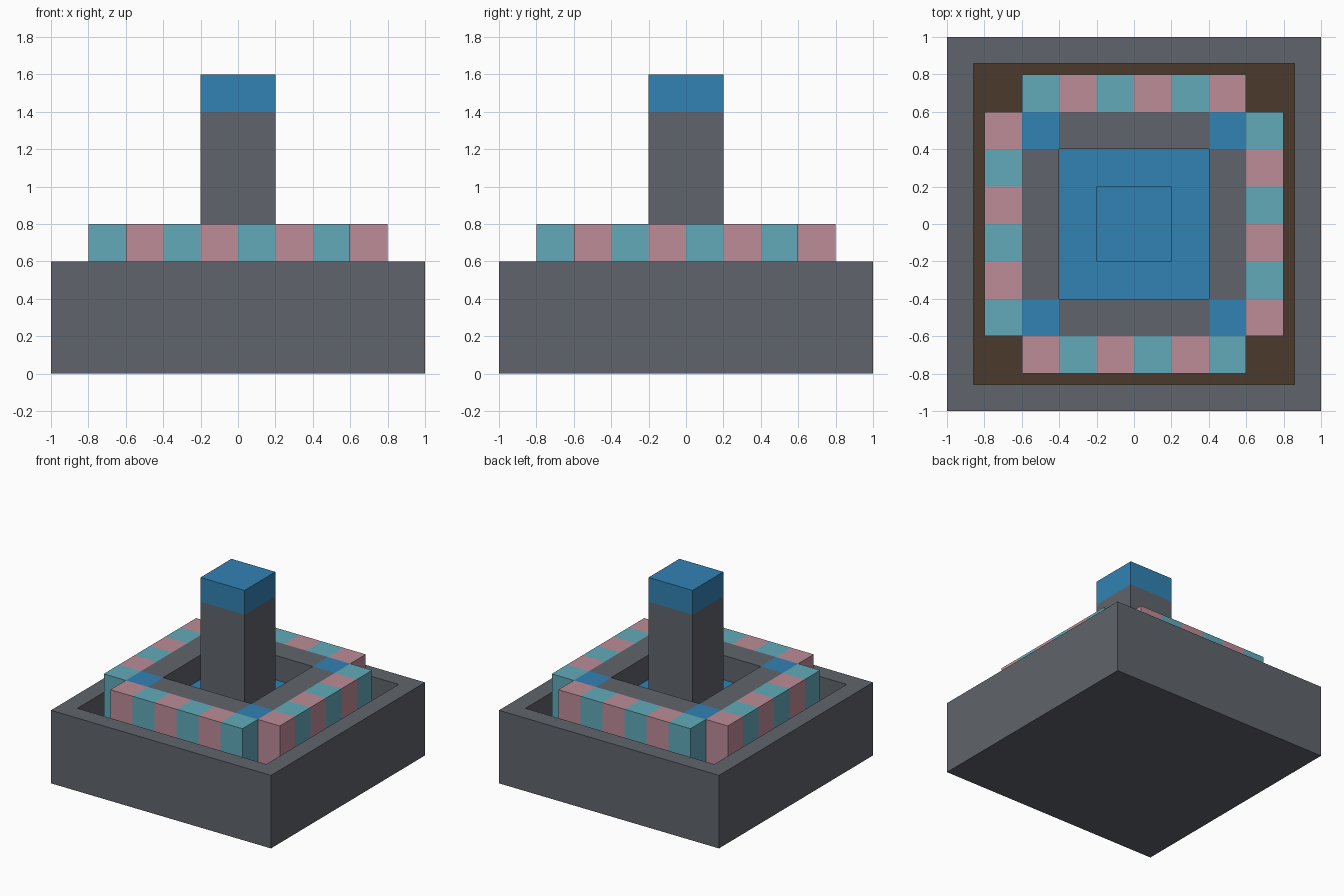
import bpy, bmesh

if "Cube" in bpy.data.objects:
    bpy.data.objects.remove(bpy.data.objects["Cube"])


def srgb(r, g, b):
    def lin(c):
        c /= 255
        return c / 12.92 if c <= 0.04045 else ((c + 0.055) / 1.055) ** 2.4
    return (lin(r), lin(g), lin(b), 1)


def material(name, *rgb):
    m = bpy.data.materials.new(name)
    m.diffuse_color = srgb(*rgb)
    m.use_nodes = True
    m.node_tree.nodes["Principled BSDF"].inputs["Base Color"].default_value = m.diffuse_color
    return m


GREY = material("stone grey", 96, 100, 107)
BLUE = material("water blue", 50, 130, 180)
TEAL = material("teal", 98, 170, 186)
ROSE = material("rose", 190, 140, 152)
BROWN = material("earth brown", 76, 58, 44)


def finish(name, bm, *mats):
    me = bpy.data.meshes.new(name)
    bm.to_mesh(me)
    bm.free()
    for m in mats:
        me.materials.append(m)
    ob = bpy.data.objects.new(name, me)
    bpy.context.collection.objects.link(ob)


def box_mesh(x, y, sx, sy, z0, z1):
    bm = bmesh.new()
    for v in bmesh.ops.create_cube(bm, size=1)["verts"]:
        v.co = (x + v.co.x * sx, y + v.co.y * sy, z0 + (v.co.z + 0.5) * (z1 - z0))
    return bm


def box(name, x, y, sx, sy, z0, z1, mat):
    finish(name, box_mesh(x, y, sx, sy, z0, z1), mat)


# Base: square block with a sunken basin and an earth floor
bm = box_mesh(0, 0, 2, 2, 0, 0.6)
bm.faces.ensure_lookup_table()
top = max(bm.faces, key=lambda f: f.calc_center_median().z)
bmesh.ops.inset_region(bm, faces=[top], thickness=0.2)
floor = bmesh.ops.extrude_face_region(bm, geom=[top])
bmesh.ops.delete(bm, geom=[top], context="FACES_ONLY")
for g in floor["geom"]:
    if isinstance(g, bmesh.types.BMVert):
        g.co.z = 0.4
    if isinstance(g, bmesh.types.BMFace):
        g.material_index = 1
bmesh.ops.recalc_face_normals(bm, faces=bm.faces)
finish("base", bm, GREY, BROWN)

# Outer ring of alternating blocks, open at the corners
for i in range(6):
    t = -0.5 + 0.2 * i
    a, b = (ROSE, TEAL) if i % 2 == 0 else (TEAL, ROSE)
    box("front_block", t, -0.7, 0.2, 0.2, 0.4, 0.8, a)
    box("right_block", 0.7, t, 0.2, 0.2, 0.4, 0.8, a)
    box("back_block", t, 0.7, 0.2, 0.2, 0.4, 0.8, b)
    box("left_block", -0.7, t, 0.2, 0.2, 0.4, 0.8, b)

# Inner stone ring with blue corner blocks
for s in (-1, 1):
    box("inner_beam_x", 0, 0.5 * s, 0.8, 0.2, 0.4, 0.8, GREY)
    box("inner_beam_y", 0.5 * s, 0, 0.2, 0.8, 0.4, 0.8, GREY)
    for r in (-1, 1):
        box("corner_block", 0.5 * s, 0.5 * r, 0.2, 0.2, 0.4, 0.8, BLUE)

# Pool floor and central pillar
box("pool", 0, 0, 0.8, 0.8, 0.4, 0.6, BLUE)
box("pillar", 0, 0, 0.4, 0.4, 0.6, 1.4, GREY)
box("pillar_cap", 0, 0, 0.4, 0.4, 1.4, 1.6, BLUE)
